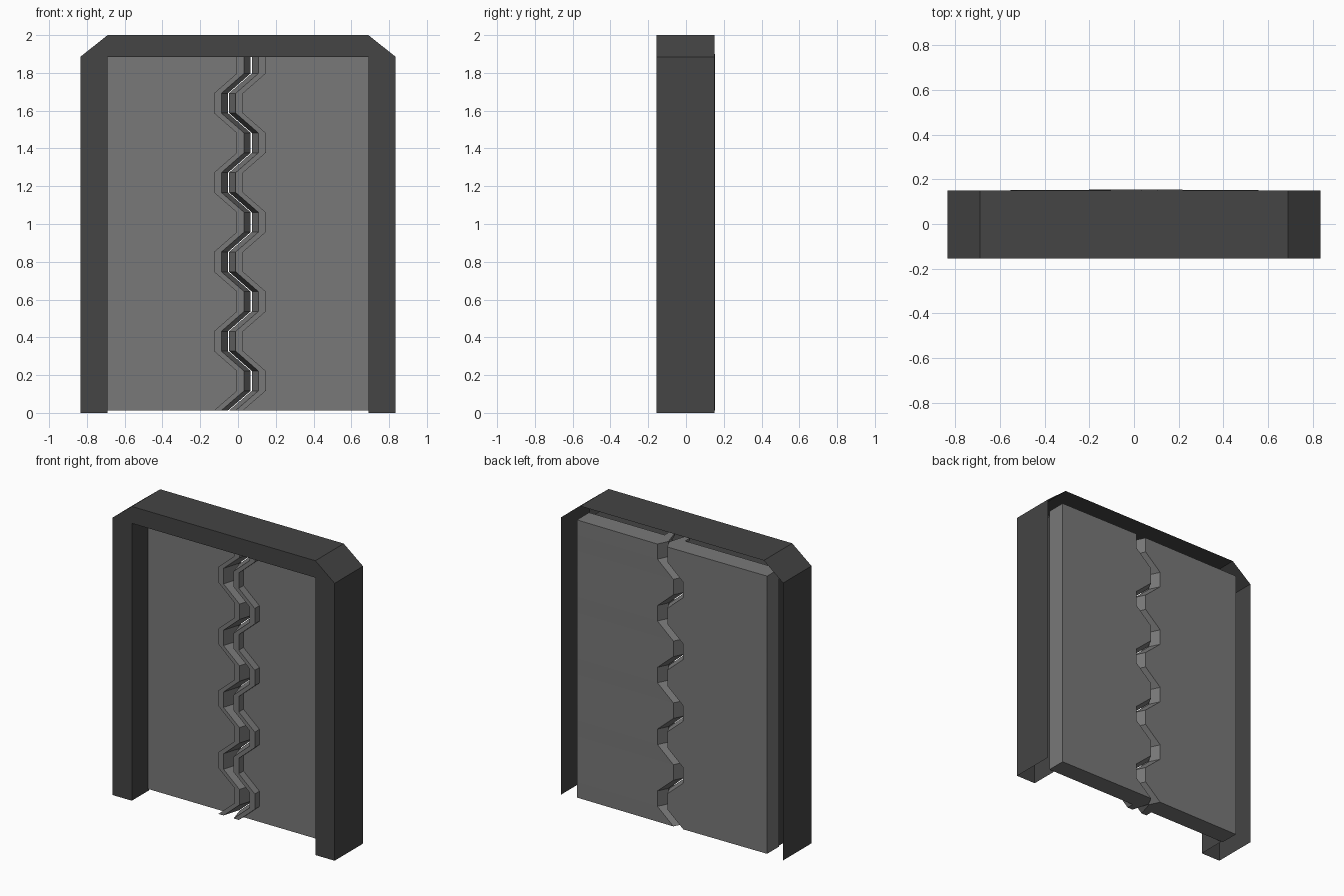
import bpy, bmesh

if "Cube" in bpy.data.objects:
    bpy.data.objects.remove(bpy.data.objects["Cube"])

def material(name, v):
    m = bpy.data.materials.new(name)
    m.diffuse_color = (v, v, v, 1)
    m.use_nodes = True
    m.node_tree.nodes["Principled BSDF"].inputs["Base Color"].default_value = m.diffuse_color
    return m

dark = material("dark_frame_grey", 0.058)
mid = material("mid_panel_grey", 0.19)

def finish(name, bm, mat, fix=True):
    if fix:
        bmesh.ops.recalc_face_normals(bm, faces=bm.faces[:])
    me = bpy.data.meshes.new(name)
    bm.to_mesh(me)
    bm.free()
    me.materials.append(mat)
    ob = bpy.data.objects.new(name, me)
    bpy.context.collection.objects.link(ob)
    return ob

# Door frame: thin shell, open at the back and under the legs
F, B, PANEL_FRONT = -0.155, 0.15, 0.02
W, JAMB, LINTEL = 0.835, 0.69, 1.885
outer = [(-W, 0), (-W, LINTEL), (-JAMB, 2), (JAMB, 2), (W, LINTEL), (W, 0)]
inner = [(-JAMB, 0), (-JAMB, LINTEL), (JAMB, LINTEL), (JAMB, 0)]
bm = bmesh.new()
of, ob_, inf, inb = ([bm.verts.new((x, y, z)) for x, z in path] for path, y in
                     ((outer, F), (outer, B), (inner, F), (inner, PANEL_FRONT + 0.01)))
for i in range(5):                                  # outer walls
    bm.faces.new((of[i], ob_[i], ob_[i + 1], of[i + 1]))
for i in range(3):                                  # jambs and soffit
    bm.faces.new((inf[i], inf[i + 1], inb[i + 1], inb[i]))
bm.faces.new((of[0], of[1], inf[1], inf[0]))        # front face
bm.faces.new((of[1], of[2], inf[1]))
bm.faces.new((of[2], of[3], inf[2], inf[1]))
bm.faces.new((of[3], of[4], inf[2]))
bm.faces.new((of[4], of[5], inf[3], inf[2]))
finish("door_frame", bm, dark)

# Seam path: zigzag between two x positions, two levels per position
levels = [(0.013, -0.05)]
for k in range(9):
    x = 0.07 if k % 2 == 0 else -0.05
    z = 0.117 + 0.21 * k
    levels += [(z, x), (min(z + 0.105, 1.9), x)]

# Sliding panel: profile lofted up the zigzag seam, with a raised front trim
def panel(name, s):
    far = s * 0.715
    bm = bmesh.new()
    rings = []
    for z, c in levels:
        prof = [(far, B), (c + s * 0.037, B + 0.004), (c + s * 0.003, 0.085),
                (c + s * 0.038, -0.03), (c + s * 0.077, -0.03),
                (c + s * 0.077, PANEL_FRONT), (far, PANEL_FRONT)]
        rings.append([bm.verts.new((x, y, z)) for x, y in prof])
    for a, b in zip(rings, rings[1:]):
        for i in range(len(a)):
            j = (i + 1) % len(a)
            bm.faces.new((a[i], a[j], b[j], b[i]))
    bm.faces.new(rings[0])
    bm.faces.new(rings[-1])
    finish(name, bm, mid)

panel("left_door_panel", -1)
panel("right_door_panel", 1)
